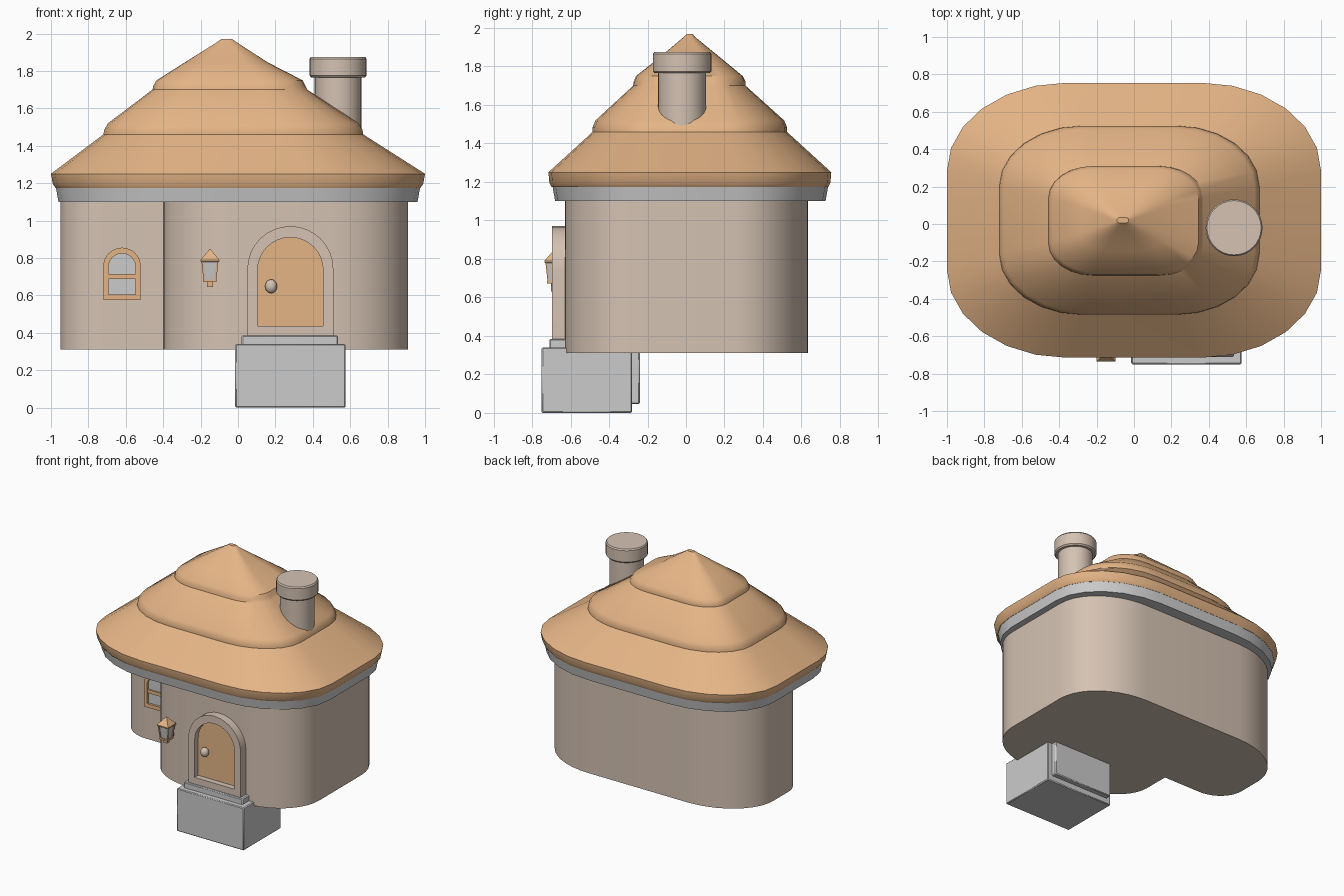
import bpy, bmesh, math
from mathutils import Vector

if "Cube" in bpy.data.objects:
    bpy.data.objects.remove(bpy.data.objects["Cube"])


def material(name, rgb):
    m = bpy.data.materials.new(name)
    m.diffuse_color = (*rgb, 1)
    m.use_nodes = True
    m.node_tree.nodes["Principled BSDF"].inputs["Base Color"].default_value = m.diffuse_color
    return m


PLASTER = material("plaster", (0.66, 0.54, 0.45))
WOOD = material("orange_wood", (0.78, 0.46, 0.24))


def loft(name, rings, mat=None, caps=True, cyclic=False, angle=30):
    """Skin a stack of equal-length point loops."""
    bm = bmesh.new()
    loops = [[bm.verts.new(p) for p in ring] for ring in rings]
    n = len(loops[0])
    pairs = list(zip(loops, loops[1:]))
    if cyclic:
        pairs.append((loops[-1], loops[0]))
    for a, b in pairs:
        for i in range(n):
            j = (i + 1) % n
            bm.faces.new((a[i], a[j], b[j], b[i]))
    if caps and not cyclic:
        bm.faces.new(loops[0])
        bm.faces.new(loops[-1])
    bmesh.ops.recalc_face_normals(bm, faces=bm.faces)
    me = bpy.data.meshes.new(name)
    bm.to_mesh(me)
    bm.free()
    ob = bpy.data.objects.new(name, me)
    bpy.context.collection.objects.link(ob)
    if mat:
        me.materials.append(mat)
    bpy.ops.object.select_all(action='DESELECT')
    ob.select_set(True)
    bpy.context.view_layer.objects.active = ob
    bpy.ops.object.shade_smooth_by_angle(angle=math.radians(angle))
    return ob


def rounded(corners, seg):
    """Outline with elliptical corners: (x, y, radius along x, radius along y)."""
    pts = []
    for i, (x, y, rx, ry) in enumerate(corners):
        p = Vector((x, y))
        if rx == 0:
            pts.append((x, y))
            continue
        u = (Vector(corners[i - 1][:2]) - p).normalized()
        v = (Vector(corners[(i + 1) % len(corners)][:2]) - p).normalized()
        a = rx if abs(u.x) > 0.5 else ry
        b = rx if abs(v.x) > 0.5 else ry
        for k in range(seg + 1):
            t = math.pi / 2 * k / seg
            q = p + u * a * (1 - math.sin(t)) + v * b * (1 - math.cos(t))
            pts.append((q.x, q.y))
    return pts


def roof_ring(z, x0, x1, y0, y1, f=0.64):
    rx, ry = f * (x1 - x0) / 2, f * (y1 - y0) / 2
    pts = rounded([(x0, y0, rx, ry), (x1, y0, rx, ry), (x1, y1, rx, ry), (x0, y1, rx, ry)], 6)
    return [(x, y, z) for x, y in pts]


def box(name, x0, x1, y0, y1, z0, z1, mat=None, bevel=0.0):
    ob = loft(name, [[(x0, y0, z), (x1, y0, z), (x1, y1, z), (x0, y1, z)] for z in (z0, z1)], mat)
    if bevel:
        mod = ob.modifiers.new("bevel", 'BEVEL')
        mod.width, mod.segments = bevel, 1
    return ob


def arch(cx, y, z0, zc, r, seg=16):
    pts = [(cx - r, y, z0), (cx + r, y, z0)]
    return pts + [(cx + r * math.cos(math.pi * k / seg), y, zc + r * math.sin(math.pi * k / seg))
                  for k in range(seg + 1)]


def arch_frame(name, cx, yb, yf, outer, inner, mat):
    return loft(name, [arch(cx, yb, *outer), arch(cx, yf, *outer),
                       arch(cx, yf, *inner), arch(cx, yb, *inner)], mat, cyclic=True)


def turned(name, cx, cy, profile, mat=None, sides=32, turn=0.0):
    """Stack of regular polygons from (radius, z) pairs."""
    return loft(name, [[(cx + r * math.cos(turn + 2 * math.pi * k / sides),
                         cy + r * math.sin(turn + 2 * math.pi * k / sides), z)
                        for k in range(sides)] for r, z in profile], mat)


# Walls: rounded main room with a set-back left wing
plan = rounded([(-0.40, -0.63, 0.40, 0.30), (0.91, -0.63, 0.42, 0.35), (0.91, 0.635, 0.50, 0.38),
                (-0.95, 0.635, 0.50, 0.38), (-0.95, -0.13, 0.23, 0.20), (-0.40, -0.13, 0, 0)], 10)
loft("walls", [[(x, y, z) for x, y in plan] for z in (0.31, 1.11)], PLASTER)

# Grey eaves band and tiered roof leaning slightly left
loft("eaves_band", [roof_ring(1.10, -0.96, 0.96, -0.68, 0.725),
                    roof_ring(1.185, -0.975, 0.975, -0.695, 0.74)])
loft("roof", [roof_ring(1.175, -0.975, 0.975, -0.70, 0.74),
              roof_ring(1.195, -0.99, 0.99, -0.71, 0.75),
              roof_ring(1.25, -1.0, 1.0, -0.715, 0.755),
              roof_ring(1.46, -0.72, 0.67, -0.485, 0.525),
              roof_ring(1.485, -0.715, 0.665, -0.485, 0.525),
              roof_ring(1.52, -0.695, 0.645, -0.47, 0.51),
              roof_ring(1.70, -0.457, 0.37, -0.275, 0.31, 0.58),
              roof_ring(1.72, -0.453, 0.36, -0.272, 0.31, 0.58),
              roof_ring(1.75, -0.435, 0.345, -0.26, 0.295, 0.58),
              roof_ring(1.845, -0.285, 0.16, -0.14, 0.18, 0.58),
              roof_ring(1.955, -0.11, -0.01, -0.01, 0.045),
              roof_ring(1.97, -0.09, -0.03, 0.005, 0.035)], WOOD, angle=35)

# Chimney
turned("chimney_shaft", 0.535, -0.02, [(0.125, 1.35), (0.125, 1.78)], PLASTER)
turned("chimney_cap", 0.535, -0.02, [(0.143, 1.765), (0.152, 1.775), (0.152, 1.865), (0.145, 1.875)], PLASTER)

# Entrance steps
box("lower_step", -0.015, 0.575, -0.75, -0.28, 0.0, 0.34, bevel=0.006)
box("upper_step", 0.02, 0.535, -0.71, -0.24, 0.045, 0.385, bevel=0.006)

# Door
arch_frame("door_frame", 0.28, -0.58, -0.695, (0.385, 0.74, 0.23), (0.437, 0.735, 0.175), PLASTER)
loft("door", [arch(0.28, -0.58, 0.43, 0.735, 0.178), arch(0.28, -0.65, 0.43, 0.735, 0.178)], WOOD)
bpy.ops.mesh.primitive_uv_sphere_add(segments=20, ring_count=12, radius=1, location=(0.177, -0.672, 0.648))
knob = bpy.context.object
knob.name = "door_knob"
knob.scale = (0.032, 0.03, 0.037)
knob.data.materials.append(PLASTER)
bpy.ops.object.shade_smooth_by_angle()

# Window on the set-back wing
arch_frame("window_frame", -0.62, -0.08, -0.155, (0.575, 0.755, 0.10), (0.605, 0.752, 0.072), WOOD)
loft("window_glass", [arch(-0.62, -0.08, 0.60, 0.752, 0.075), arch(-0.62, -0.138, 0.60, 0.752, 0.075)])
box("window_bar", -0.695, -0.545, -0.15, -0.10, 0.688, 0.715, WOOD)

# Lantern beside the door, square in section
LX, LY, Q, R2 = -0.15, -0.685, math.pi / 4, math.sqrt(2)


def square(name, profile, mat=None):
    return turned(name, LX, LY, [(h * R2, z) for h, z in profile], mat, 4, Q)


square("lantern_roof", [(0.045, 0.778), (0.050, 0.782), (0.050, 0.79), (0.008, 0.84), (0.004, 0.847)], WOOD)
square("lantern_glass", [(0.028, 0.68), (0.039, 0.78)])
square("lantern_base", [(0.036, 0.672), (0.036, 0.685)], WOOD)
square("lantern_stem", [(0.017, 0.645), (0.017, 0.675)], WOOD)
for sx in (-1, 1):
    for sy in (-1, 1):
        rings = [[(LX + sx * h + dx, LY + sy * h + dy, z)
                  for dx, dy in ((-.005, -.005), (.005, -.005), (.005, .005), (-.005, .005))]
                 for h, z in ((0.029, 0.68), (0.040, 0.78))]
        loft("lantern_post", rings, WOOD)
box("lantern_bracket", LX - 0.015, LX + 0.015, -0.665, -0.59, 0.672, 0.70, WOOD)
